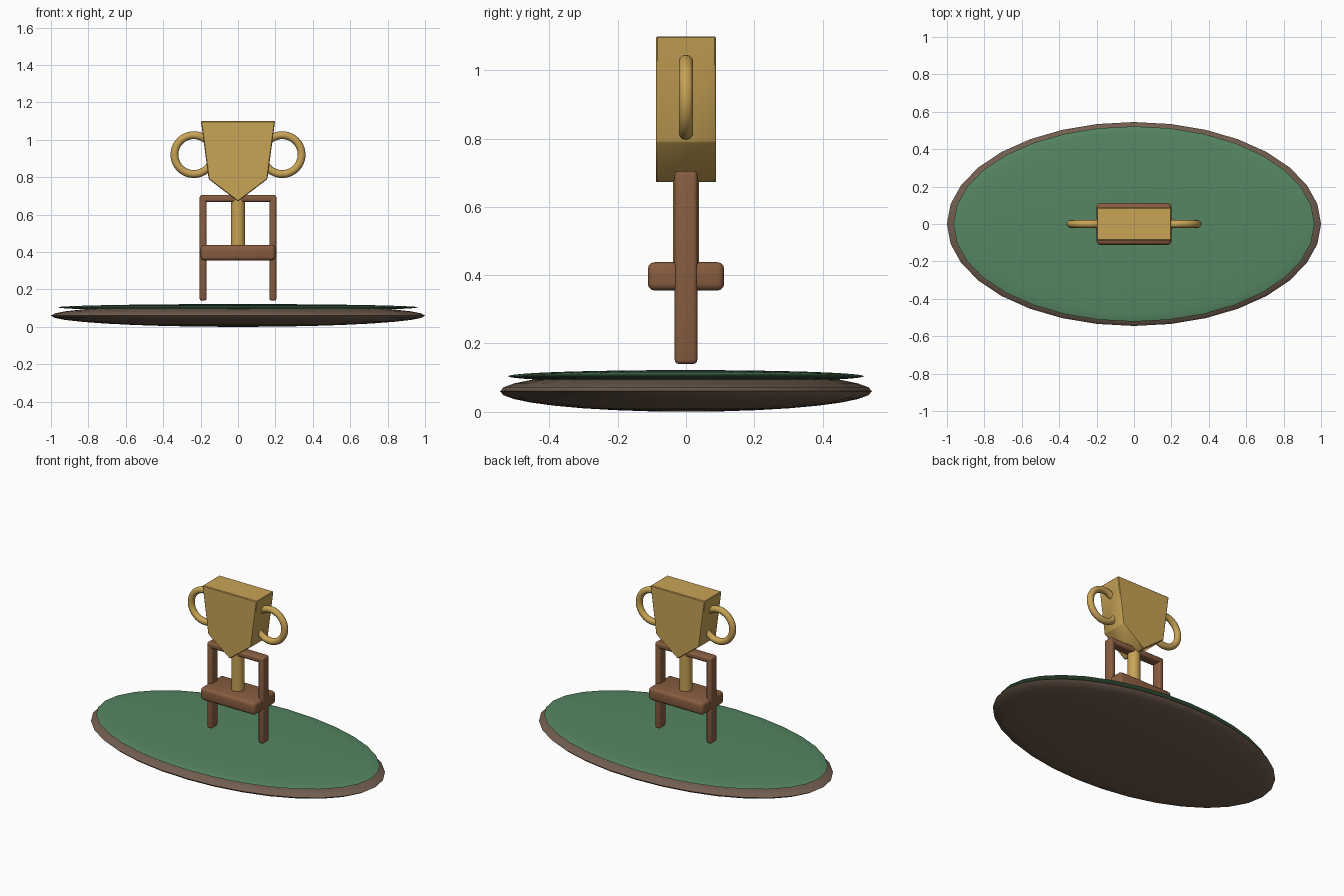
import bpy, bmesh, math

if "Cube" in bpy.data.objects:
    bpy.data.objects.remove(bpy.data.objects["Cube"])


def material(name, rgb):
    m = bpy.data.materials.new(name)
    m.diffuse_color = (*rgb, 1)
    m.use_nodes = True
    m.node_tree.nodes["Principled BSDF"].inputs["Base Color"].default_value = m.diffuse_color
    return m


GOLD = material("gold", (0.58, 0.367, 0.093))
WOOD = material("wood brown", (0.245, 0.109, 0.051))
GREEN = material("grass green", (0.092, 0.238, 0.12))
EARTH = material("earth brown", (0.165, 0.11, 0.078))


def finish(ob, name, mat, bevel=0, segments=3):
    ob.name = name
    ob.data.materials.clear()
    ob.data.materials.append(mat)
    bpy.ops.object.select_all(action='DESELECT')
    ob.select_set(True)
    bpy.context.view_layer.objects.active = ob
    if bevel:
        mod = ob.modifiers.new("rounding", 'BEVEL')
        mod.width, mod.segments = bevel, segments
        bpy.ops.object.modifier_apply(modifier=mod.name)
    bpy.ops.object.shade_smooth_by_angle(angle=math.radians(35))
    return ob


def disc(name, mat, z, radii):
    bpy.ops.mesh.primitive_uv_sphere_add(segments=32, ring_count=16, location=(0, 0, z))
    ob = bpy.context.object
    ob.scale = radii
    bpy.ops.object.transform_apply(location=False, rotation=False, scale=True)
    return finish(ob, name, mat)


def box(name, mat, x, y, z, bevel):
    """Rounded box from (min, max) ranges."""
    ranges = (x, y, z)
    bpy.ops.mesh.primitive_cube_add(size=1, location=[(a + b) / 2 for a, b in ranges])
    ob = bpy.context.object
    ob.scale = [b - a for a, b in ranges]
    bpy.ops.object.transform_apply(location=False, rotation=False, scale=True)
    return finish(ob, name, mat, bevel)


# Flattened ground: earth below, grass on top
disc("earth_base", EARTH, 0.06, (1.0, 0.545, 0.06))
disc("grass_top", GREEN, 0.104, (0.965, 0.522, 0.018))

# Wooden stand: two posts, a top bar and a thick shelf
for side, s in (("left", -1), ("right", 1)):
    xs = sorted((s * 0.168, s * 0.205))
    box(side + "_post", WOOD, xs, (-0.033, 0.033), (0.14, 0.705), 0.012)
box("top_bar", WOOD, (-0.205, 0.205), (-0.033, 0.033), (0.668, 0.705), 0.012)
box("shelf", WOOD, (-0.2, 0.2), (-0.112, 0.112), (0.355, 0.438), 0.02)

# Cup stem
bpy.ops.mesh.primitive_cylinder_add(vertices=32, radius=0.038, depth=0.31, location=(0, 0, 0.575))
finish(bpy.context.object, "cup_stem", GOLD)

# Cup body: five-sided profile extruded front to back
bm = bmesh.new()
profile = [(-0.198, 1.1), (-0.157, 0.79), (0, 0.67), (0.157, 0.79), (0.198, 1.1)]
face = bm.faces.new([bm.verts.new((x, -0.088, z)) for x, z in profile])
ext = bmesh.ops.extrude_face_region(bm, geom=[face])
bmesh.ops.translate(bm, vec=(0, 0.176, 0),
                    verts=[v for v in ext["geom"] if isinstance(v, bmesh.types.BMVert)])
bmesh.ops.recalc_face_normals(bm, faces=bm.faces)
mesh = bpy.data.meshes.new("cup_body")
bm.to_mesh(mesh)
bm.free()
cup = bpy.data.objects.new("cup_body", mesh)
bpy.context.collection.objects.link(cup)
finish(cup, "cup_body", GOLD, 0.004, 1)

# Curved handles, ends buried in the cup
for side, s in (("left", -1), ("right", 1)):
    curve = bpy.data.curves.new(side + "_handle", 'CURVE')
    curve.dimensions = '3D'
    curve.bevel_depth, curve.bevel_resolution = 0.021, 4
    curve.use_fill_caps = True
    n = 33
    spline = curve.splines.new('POLY')
    spline.points.add(n - 1)
    for i, p in enumerate(spline.points):
        a = math.radians(-148 + 283 * i / (n - 1))
        p.co = (s * (0.236 + 0.104 * math.cos(a)), 0, 0.921 + 0.104 * math.sin(a), 1)
    ob = bpy.data.objects.new(side + "_handle", curve)
    bpy.context.collection.objects.link(ob)
    bpy.ops.object.select_all(action='DESELECT')
    ob.select_set(True)
    bpy.context.view_layer.objects.active = ob
    bpy.ops.object.convert(target='MESH')
    finish(bpy.context.object, side + "_handle", GOLD)
